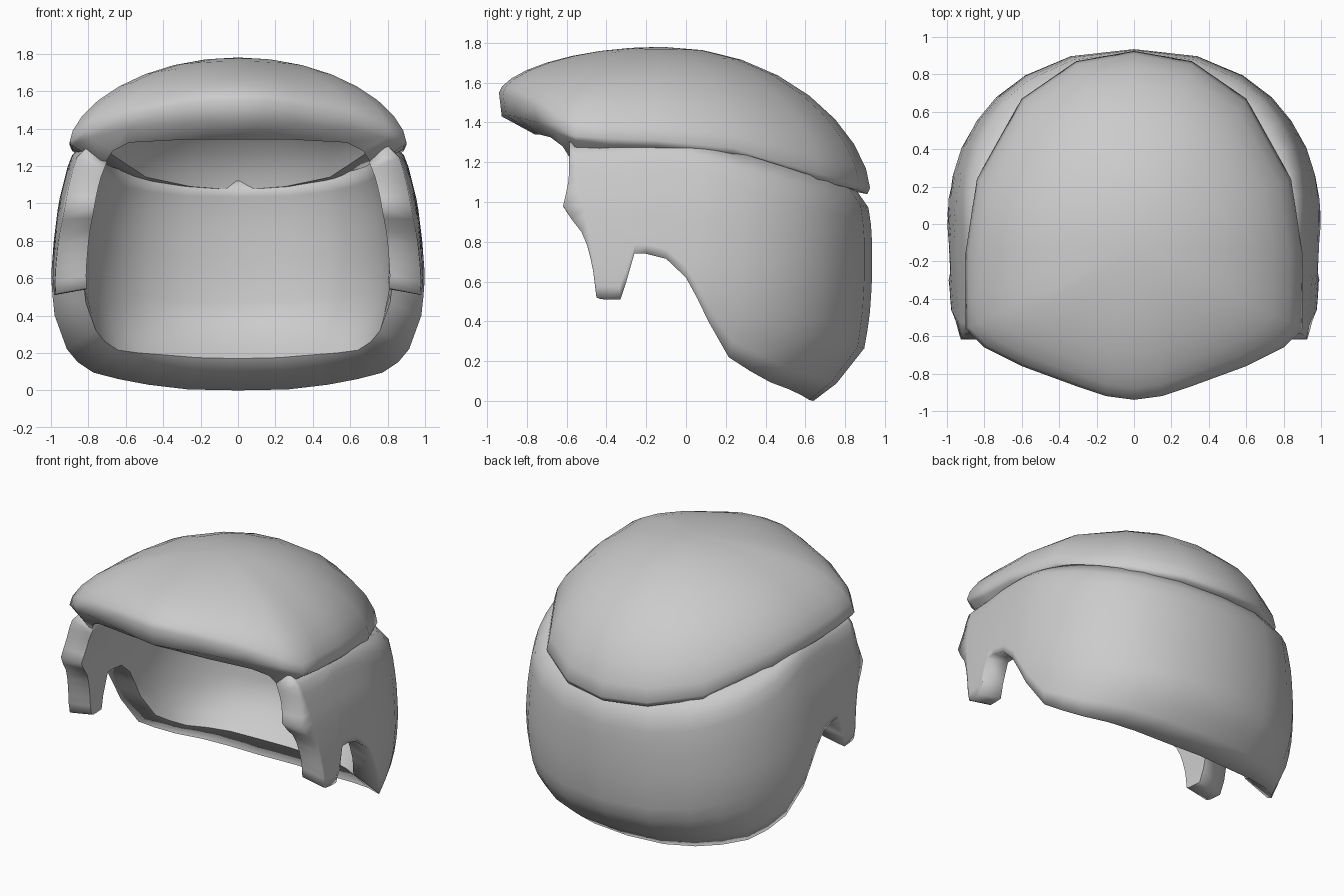
import bpy, bmesh, math

if "Cube" in bpy.data.objects:
    bpy.data.objects.remove(bpy.data.objects["Cube"], do_unlink=True)

GREY = (0.6, 0.6, 0.6, 1)
mat = bpy.data.materials.new("light_grey")
mat.use_nodes = True
mat.diffuse_color = GREY
bsdf = next(n for n in mat.node_tree.nodes if n.type == "BSDF_PRINCIPLED")
bsdf.inputs["Base Color"].default_value = GREY


def interp(table, v):
    """Piecewise linear lookup."""
    for (a, fa), (b, fb) in zip(table, table[1:]):
        if v <= b:
            return fa + (fb - fa) * max(0, (v - a) / (b - a))
    return table[-1][1]


def loft(name, loops, poles, is_crease):
    """Skin closed loops smoothly; close the ends with poles or with strips."""
    bm = bmesh.new()
    rows = [[bm.verts.new(p) for p in loop] for loop in loops]
    n = len(rows[0])
    for a, b in zip(rows, rows[1:]):
        for i in range(n):
            j = (i + 1) % n
            bm.faces.new((a[i], a[j], b[j], b[i]))
    for k, row in enumerate((rows[0], rows[-1])):
        if poles:
            tip = bm.verts.new(poles[k])
            for i in range(n):
                bm.faces.new((row[i], row[(i + 1) % n], tip))
        else:
            for i in range(n // 2 - 1):
                bm.faces.new((row[i], row[i + 1], row[n - 2 - i], row[n - 1 - i]))
    bmesh.ops.recalc_face_normals(bm, faces=bm.faces)
    creased = {v for r, row in enumerate(rows) for i, v in enumerate(row) if is_crease(r, i)}
    for face in bm.faces:
        face.smooth = True
    for edge in bm.edges:
        edge.smooth = not creased.issuperset(edge.verts)
    mesh = bpy.data.meshes.new(name)
    bm.to_mesh(mesh)
    bm.free()
    mesh.materials.append(mat)
    bpy.context.collection.objects.link(bpy.data.objects.new(name, mesh))


# Lower shell: half width, back depth and front edge by height
WIDTH = [(0, .78), (.05, .84), (.1, .9), (.2, .93), (.3, .96), (.4, .985), (.6, 1),
         (.8, .985), (1, .96), (1.2, .91), (1.3, .87)]
DEPTH = [(0, .64), (.08, .75), (.27, .9), (.45, .925), (.6, .935), (.85, .935), (1.05, .905), (1.3, .8)]
FRONT = [(.52, -.45), (.68, -.47), (.83, -.51), (.97, -.62), (1.1, -.59), (1.3, -.585)]
# Columns: position at top, at bottom, bottom height, inner rim lift.
# Negative positions run forward in y, positive ones are degrees round the back.
COLUMNS = [(-.59, -.45, .52, .03), (-.57, -.43, .512, .03), (-.48, -.39, .51, .03),
           (-.38, -.33, .51, .03), (-.32, -.3, .6, .03), (-.25, -.26, .74, .03),
           (-.18, -.2, .74, .03), (-.1, -.1, .715, .04), (0, 0, .62, .05), (5, 3, .51, .06),
           (10, 6, .4, .07), (18, 13, .22, .1), (27, 22, .15, .11), (37, 32, .095, .12),
           (46, 44, .06, .14), (57, 57, .03, .16), (73, 73, .005, .17), (90, 90, 0, .17)]
ROWS = 12


def shell_point(pos, z):
    if pos < 0:
        return interp(WIDTH, z) * (1 - .1 * pos * pos), pos
    a = math.radians(pos)
    return (interp(WIDTH, z) * max(0, math.cos(a)) ** .88,
            interp(DEPTH, z) * math.sin(a) ** .93)


def shell_column(index):
    top, bottom, low, lift = COLUMNS[index]
    back = math.sin(math.radians(max(top, 0)))
    high = 1.31 - .25 * back ** 1.2
    top_lift = .14 * back - .08
    outer, inner = [], []
    for r in range(ROWS + 1):
        t = r / ROWS
        z = low + (high - low) * t
        pos = interp(FRONT, z) if index == 0 else bottom + (top - bottom) * t
        x, y = shell_point(pos, z)
        pinch = .95 if r == ROWS else 1
        outer.append((x * pinch, y * (pinch if y > 0 else 1), z))
        inner.append((x * .83, y * (.83 if y > 0 else 1), z + lift * (1 - t) + top_lift * t ** 3))
    return outer + inner[::-1]


half = [shell_column(i) for i in range(len(COLUMNS))]
shell = half + [[(-x, y, z) for x, y, z in loop] for loop in half[-2::-1]]
loft("back_and_side_shell", shell, None,
     lambda r, i: i == 2 * ROWS + 1 or (r in (0, len(shell) - 1) and i > ROWS))

# Cap: rim, lip drop and inner edge from the back round to the front
RIM = [(0, .925, 1.07), (.31, .87, 1.09), (.6, .67, 1.14), (.84, .24, 1.27), (.9, -.15, 1.31),
       (.9, -.4, 1.32), (.9, -.56, 1.33), (.8, -.66, 1.39), (.6, -.76, 1.47), (.3, -.87, 1.53),
       (.15, -.92, 1.55), (0, -.94, 1.55)]
DROP = [.03] * 6 + [.02, .04, .07, .1, .115, .12]
INNER_FRONT = [(.72, -.57, 1.2), (.67, -.62, 1.28), (.58, -.68, 1.325), (.3, -.74, 1.34),
               (.15, -.75, 1.34), (0, -.76, 1.34)]
INNER = [(x * .82, y * .82, z - .1 if y < .2 else z) for x, y, z in RIM[:6]] + INNER_FRONT
LIP = [(x * .985, y * .985, z - d) for (x, y, z), d in zip(RIM, DROP)]
CENTRE = -.12


def ring(points):
    return points + [(-x, y, z) for x, y, z in points[-2:0:-1]]


def dome(rim, apex, t):
    a = t * math.pi / 2
    c, s = math.cos(a), math.sin(a) ** 1.22
    return ring([(x * c, CENTRE + (y - CENTRE) * c, z + (apex - z) * s) for x, y, z in rim])


STEPS = 8
outer = [dome(RIM, 1.78, t / STEPS) for t in range(STEPS - 1, -1, -1)]
inside = [dome(INNER, 1.66, t / STEPS) for t in range(STEPS)]
loft("cap_with_brim", outer + [ring(LIP)] + inside,
     [(0, CENTRE, 1.78), (0, CENTRE, 1.66)], lambda r, i: r == STEPS + 1)
